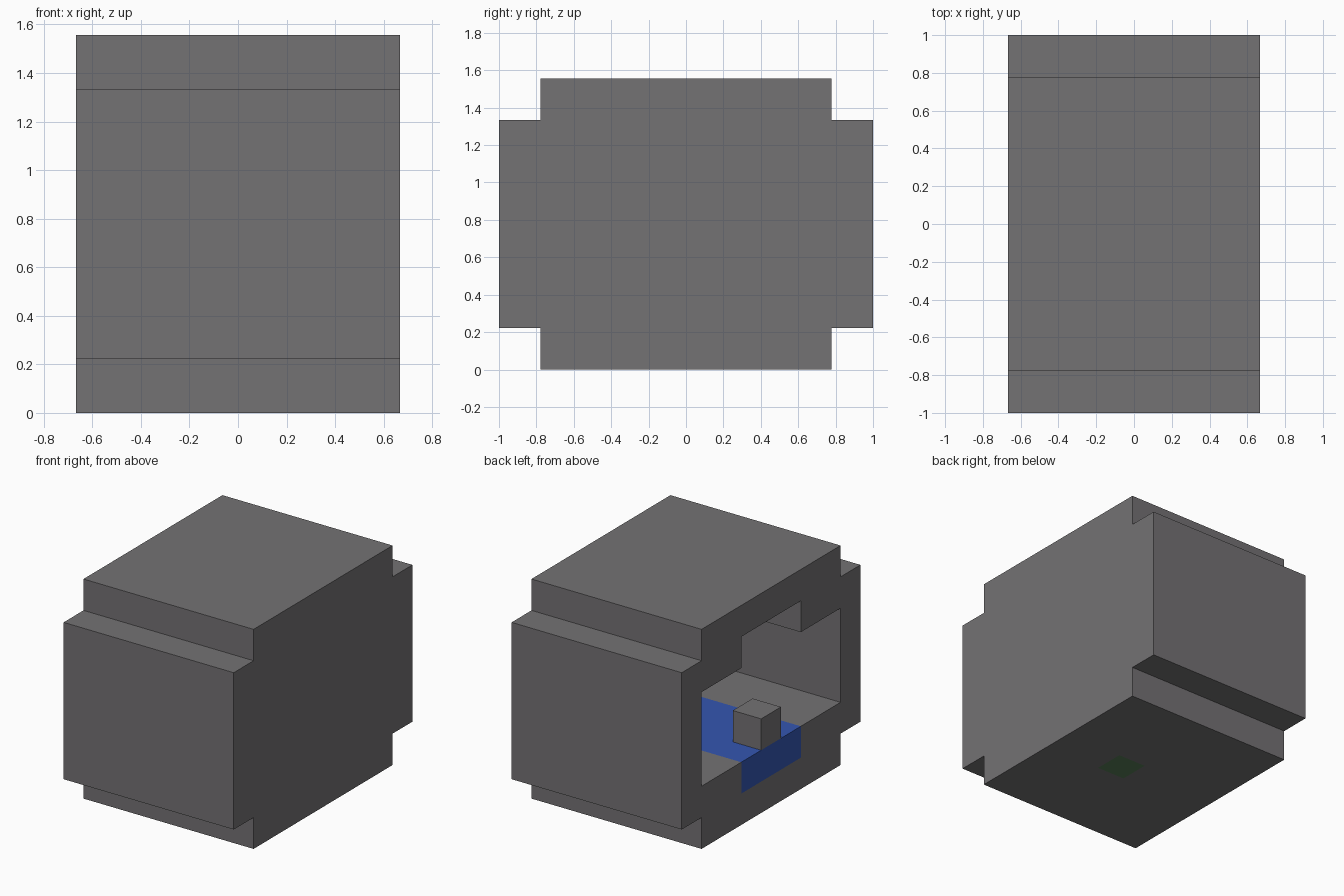
import bpy
import bmesh

UNIT = 2 / 9  # side of one block

cube = bpy.data.objects.get("Cube")
if cube:
    bpy.data.objects.remove(cube, do_unlink=True)


def material(name, colour):
    mat = bpy.data.materials.new(name)
    mat.use_nodes = True
    mat.diffuse_color = (*colour, 1)
    bsdf = next(n for n in mat.node_tree.nodes if n.type == "BSDF_PRINCIPLED")
    bsdf.inputs["Base Color"].default_value = (*colour, 1)
    return mat


grey = material("stone grey", (0.174, 0.168, 0.174))
blue = material("water blue", (0.034, 0.093, 0.44))
green = material("dull green", (0.10, 0.21, 0.10))


def prism(name, profile, x0, x1, mat):
    """Extrude a (y, z) profile along x, all sizes in blocks."""
    bm = bmesh.new()
    face = bm.faces.new([bm.verts.new((x0, y, z)) for y, z in profile])
    ext = bmesh.ops.extrude_face_region(bm, geom=[face])
    verts = [v for v in ext["geom"] if isinstance(v, bmesh.types.BMVert)]
    bmesh.ops.translate(bm, verts=verts, vec=(x1 - x0, 0, 0))
    bmesh.ops.scale(bm, verts=bm.verts, vec=(UNIT,) * 3)
    bmesh.ops.recalc_face_normals(bm, faces=bm.faces)
    mesh = bpy.data.meshes.new(name)
    bm.to_mesh(mesh)
    bm.free()
    mesh.materials.append(mat)
    obj = bpy.data.objects.new(name, mesh)
    bpy.context.collection.objects.link(obj)
    return obj


def cross(narrow, wide, low, high):
    """Plus-shaped profile: narrow over the full height, wide one block in."""
    half = [(narrow, low), (narrow, low + 1), (wide, low + 1),
            (wide, high - 1), (narrow, high - 1), (narrow, high)]
    return half + [(-y, z) for y, z in reversed(half)]


def box(half, low, high):
    return [(half, low), (half, high), (-half, high), (-half, low)]


def cut(target, cutter):
    cutter.hide_render = True
    mod = target.modifiers.new("cut", "BOOLEAN")
    mod.operation = "DIFFERENCE"
    mod.solver = "EXACT"
    mod.object = cutter
    bpy.context.view_layer.objects.active = target
    bpy.ops.object.modifier_apply(modifier=mod.name)
    bpy.data.objects.remove(cutter, do_unlink=True)


# Outer shell, hollowed from the right side and pierced under the floor
shell = prism("shell", cross(3.5, 4.5, 0, 7), -3, 3, grey)
cut(shell, prism("cavity_cutter", cross(1.5, 3.5, 1, 6), -4, 2, grey))
cut(shell, prism("floor_cutter", box(0.5, -0.5, 1.5), 0, 1, grey))

# Blue channel filling the groove in the floor
prism("floor_channel", box(1.5, 1, 2), -3, 2, blue)

# Green block set into the underside
prism("underside_block", box(0.5, 0, 1), 0, 1, green)

# Small block standing at the mouth of the opening
prism("entrance_block", box(0.5, 2, 3), -3, -2, grey)
